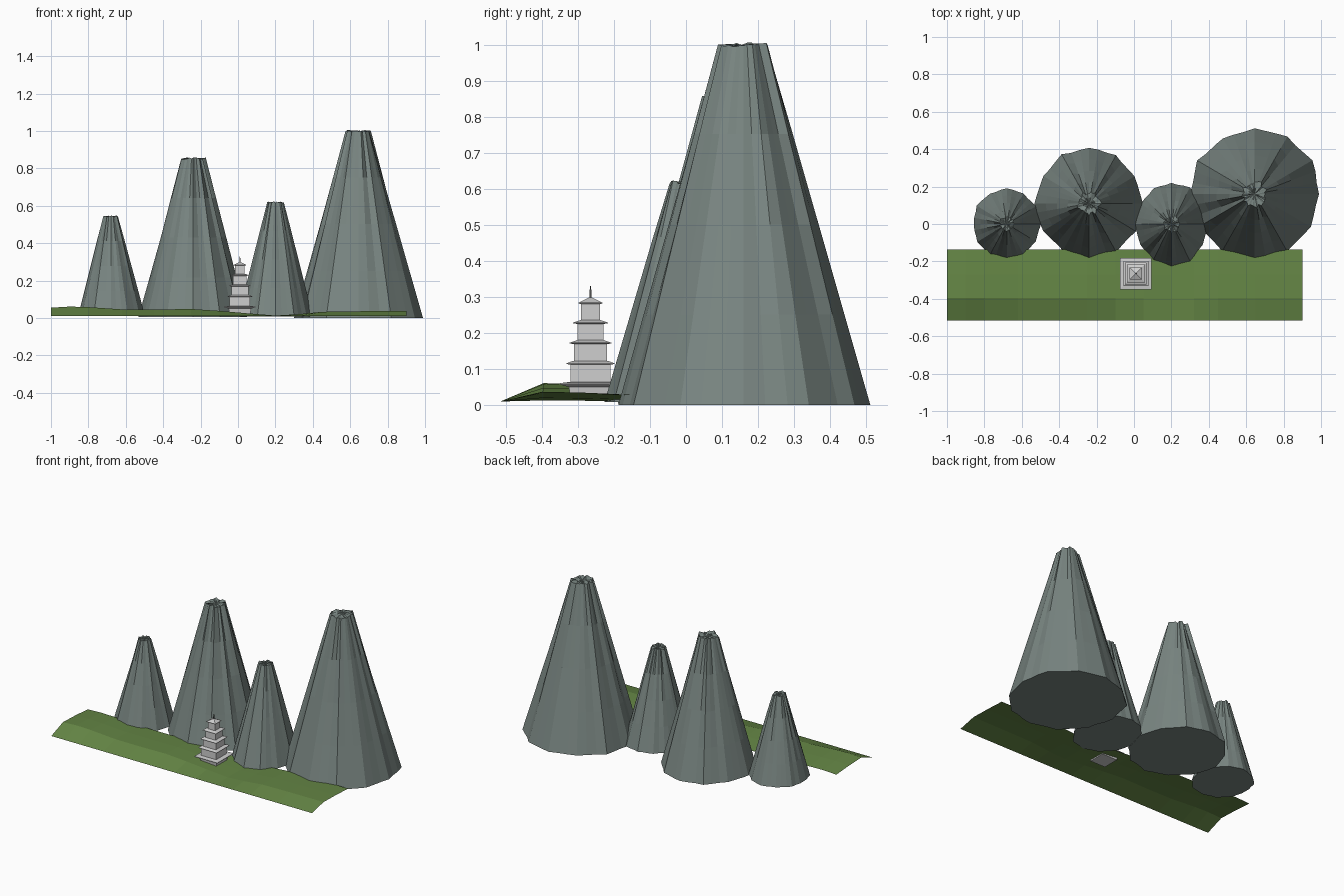
import bpy, bmesh, math, random
from mathutils import Vector

random.seed(7)
cube = bpy.data.objects.get("Cube")
if cube:
    bpy.data.objects.remove(cube, do_unlink=True)


def material(name, rgb):
    m = bpy.data.materials.new(name)
    m.use_nodes = True
    m.diffuse_color = (*rgb, 1)
    m.node_tree.nodes["Principled BSDF"].inputs["Base Color"].default_value = (*rgb, 1)
    return m


ROCK = material("grey green rock", (0.19, 0.235, 0.22))
GRASS = material("grass green", (0.13, 0.24, 0.06))
STONE = material("pale stone", (0.62, 0.62, 0.62))
IRON = material("dark iron", (0.08, 0.08, 0.08))


def finish(name, bm, mat):
    bmesh.ops.recalc_face_normals(bm, faces=bm.faces)
    mesh = bpy.data.meshes.new(name)
    bm.to_mesh(mesh)
    bm.free()
    mesh.materials.append(mat)
    obj = bpy.data.objects.new(name, mesh)
    bpy.context.collection.objects.link(obj)
    return obj


def bridge(bm, low, high):
    n = len(low)
    for i in range(n):
        j = (i + 1) % n
        bm.faces.new((low[i], low[j], high[j], high[i]))


# Fluted karst peak: polygonal foot, grooves deepening towards the broken top
def peak(name, x, y, rx, ry, top, base, height, levels=4, corners=12, split=3):
    bm = bmesh.new()
    n = corners * split
    wobble = [random.uniform(0.96, 1.03) for _ in range(corners)]
    groove = [random.uniform(-1, 0.7) for _ in range(n)]
    rings = []
    for k in range(levels + 1):
        t = k / levels
        ring = []
        for i in range(n):
            c, f = divmod(i, split)
            f /= split
            d = (c + 1) % corners
            a0, a1 = [math.tau * q / corners + math.pi / 2 for q in (c, c + 1)]
            px = wobble[c] * math.cos(a0) * (1 - f) + wobble[d] * math.cos(a1) * f
            py = wobble[c] * math.sin(a0) * (1 - f) + wobble[d] * math.sin(a1) * f
            p = Vector((px, py))
            cut = groove[i] * top * (0.08 + 0.12 * t)
            sx = rx + (top - rx) * t + cut
            sy = ry + (top - ry) * t + cut
            z = base + (height - base) * t
            if k == levels:
                z += random.uniform(-0.008, 0.003)
            ring.append(bm.verts.new((x + p.x * sx, y + p.y * sy, z)))
        rings.append(ring)
    for low, high in zip(rings, rings[1:]):
        bridge(bm, low, high)
    bm.faces.new(rings[0])
    # Rough cap with a slightly sunken inner ring
    inner = [bm.verts.new((x + (v.co.x - x) * 0.5, y + (v.co.y - y) * 0.5,
                           height + random.uniform(-0.012, 0.001))) for v in rings[-1]]
    bridge(bm, rings[-1], inner)
    centre = bm.verts.new((x, y, height - 0.006))
    for i in range(n):
        bm.faces.new((inner[i], inner[(i + 1) % n], centre))
    return finish(name, bm, ROCK)


peak("small_peak", -0.68, 0, 0.185, 0.195, 0.039, 0.01, 0.545)
peak("large_peak", -0.24, 0.11, 0.295, 0.305, 0.062, 0.005, 0.855)
peak("narrow_peak", 0.2, 0, 0.195, 0.225, 0.043, 0.008, 0.62)
peak("tallest_peak", 0.645, 0.16, 0.355, 0.36, 0.068, 0, 1.003)

# Rolling grass bank: flat front edge, crest, lower back edge
crest = [(-1, 0.055), (-0.9, 0.061), (-0.8, 0.058), (-0.62, 0.046), (-0.45, 0.045),
         (-0.25, 0.048), (-0.1, 0.038), (0.05, 0.025), (0.2, 0.013), (0.32, 0.02),
         (0.45, 0.033), (0.65, 0.036), (0.9, 0.037)]
bm = bmesh.new()
columns = []
for x, z in crest:
    profile = ((-0.515, 0.01), (-0.395, z), (-0.27, z * 0.92), (-0.137, z * 0.75))
    columns.append([bm.verts.new((x, y, h)) for y, h in profile])
for a, b in zip(columns, columns[1:]):
    for i in range(len(a) - 1):
        bm.faces.new((a[i], b[i], b[i + 1], a[i + 1]))
finish("grass_bank", bm, GRASS)


# Square lofts for the tower, given as (half width, height) sections
TX, TY = 0.01, -0.265


def square_loft(name, sections, mat=STONE):
    bm = bmesh.new()
    rings = []
    for w, z in sections:
        rings.append([bm.verts.new((TX + sx * w, TY + sy * w, z))
                      for sx, sy in ((-1, -1), (1, -1), (1, 1), (-1, 1))])
    for low, high in zip(rings, rings[1:]):
        bridge(bm, low, high)
    bm.faces.new(rings[0])
    bm.faces.new(rings[-1])
    return finish(name, bm, mat)


square_loft("tower_base", [(0.055, 0.015), (0.06, 0.05), (0.084, 0.057), (0.084, 0.061), (0.06, 0.064)])
tiers = [(0.055, 0.06), (0.046, 0.115), (0.036, 0.172), (0.026, 0.228)]
for i, (w, z) in enumerate(tiers):
    top = tiers[i + 1][1] if i < 3 else 0.283
    square_loft(f"tower_storey_{i + 1}", [(w, z), (w, top)])
    eave = w + (0.012 if i < 3 else 0.007)
    peak_w, rise = (w - 0.008, 0.008) if i < 3 else (0.003, 0.016)
    square_loft(f"tower_roof_{i + 1}", [(w, top - 0.003), (eave, top - 0.001),
                                        (eave, top + 0.001), (peak_w, top + rise)])
square_loft("tower_spire", [(0.003, 0.298), (0.003, 0.312), (0.001, 0.33)], IRON)
